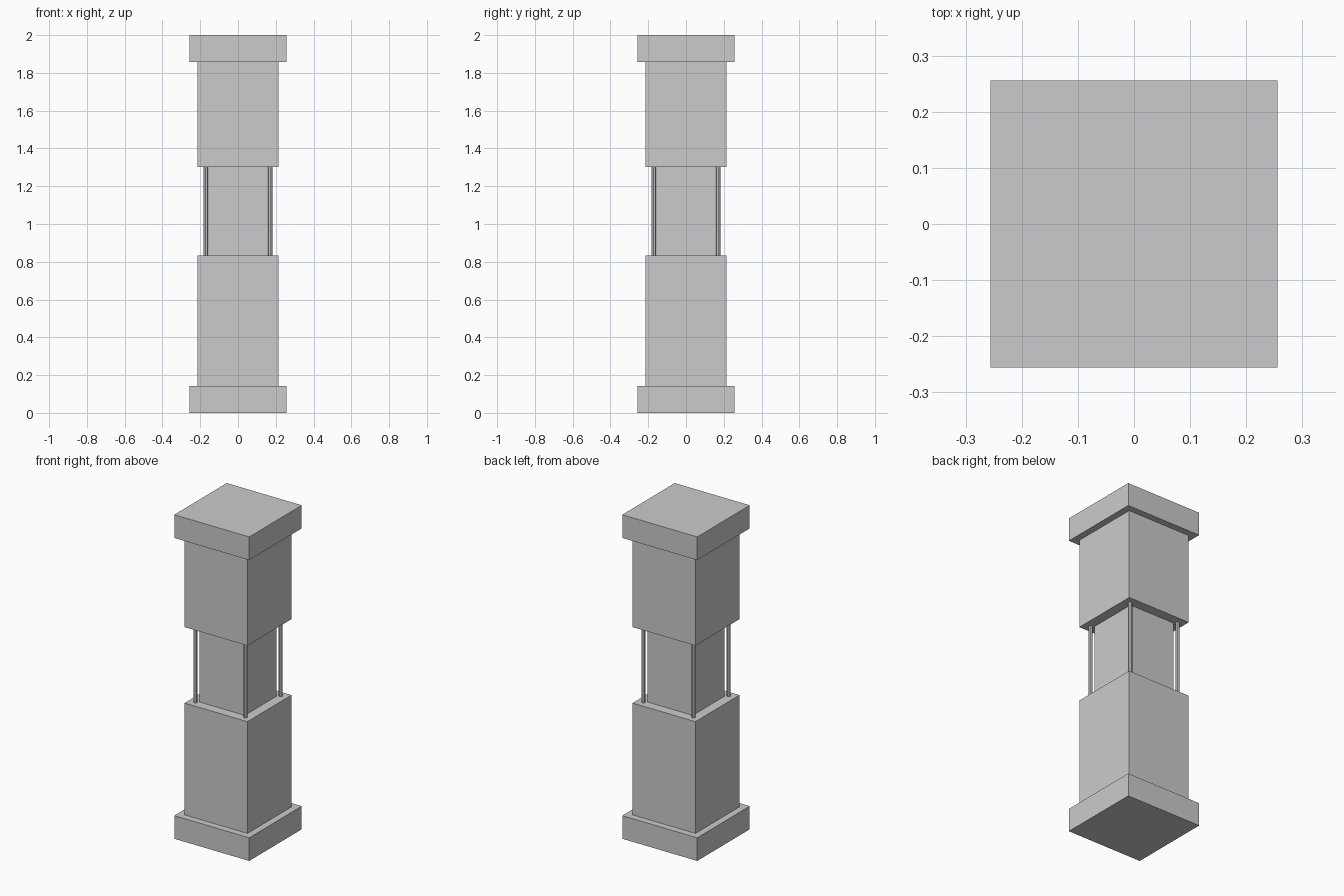
import bpy

cube = bpy.data.objects.get("Cube")
if cube:
    bpy.data.objects.remove(cube, do_unlink=True)

# Single plain grey
grey = bpy.data.materials.new("light_grey")
grey.use_nodes = True
color = (0.6, 0.6, 0.6, 1)
grey.diffuse_color = color
grey.node_tree.nodes["Principled BSDF"].inputs["Base Color"].default_value = color


def finish(name):
    obj = bpy.context.object
    obj.name = name
    obj.data.materials.append(grey)


def block(name, half, bottom, top):
    """Square block of the given half width between two heights."""
    bpy.ops.mesh.primitive_cube_add(size=1, location=(0, 0, (bottom + top) / 2))
    bpy.context.object.scale = (2 * half, 2 * half, top - bottom)
    bpy.ops.object.transform_apply(location=False, rotation=False, scale=True)
    finish(name)


CAP = 0.143             # thickness of base and cap
LOW, HIGH = 0.833, 1.302  # open middle section

# Stacked square blocks
block("base", 0.256, 0, CAP)
block("lower_body", 0.215, CAP, LOW)
block("core", 0.155, LOW, HIGH)
block("upper_body", 0.215, HIGH, 2 - CAP)
block("cap", 0.256, 2 - CAP, 2)

# Thin rods at the corners of the open section
for side, x in (("left", 1), ("right", -1)):
    for end, y in (("front", -1), ("back", 1)):
        bpy.ops.mesh.primitive_cylinder_add(
            vertices=8, radius=0.012, depth=HIGH - LOW,
            location=(x * 0.171, y * 0.171, (LOW + HIGH) / 2))
        finish(f"{end}_{side}_rod")
